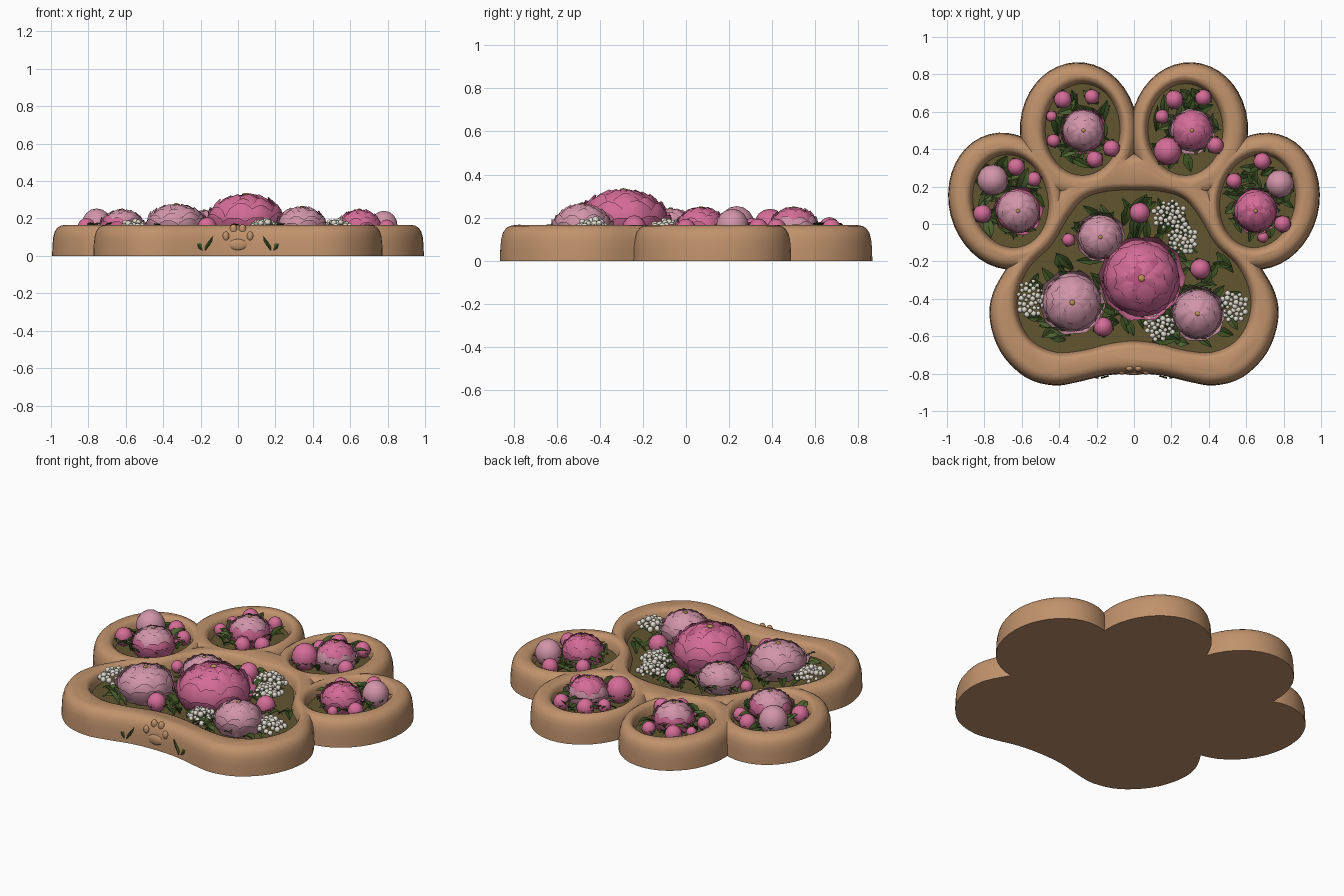
import bpy, bmesh, math, random
from math import sin, cos, pi, radians
from mathutils import Vector, Matrix

random.seed(4)
if "Cube" in bpy.data.objects:
    bpy.data.objects.remove(bpy.data.objects["Cube"])


def material(name, rgb):
    m = bpy.data.materials.new(name)
    m.use_nodes = True
    m.diffuse_color = (*rgb, 1)
    bsdf = m.node_tree.nodes["Principled BSDF"]
    bsdf.inputs["Base Color"].default_value = (*rgb, 1)
    bsdf.inputs["Roughness"].default_value = 0.8
    return m


CLAY = material("tan clay", (0.53, 0.29, 0.15))
SOIL = material("olive soil", (0.12, 0.09, 0.03))
LEAF = material("dark leaf", (0.04, 0.075, 0.015))
MOSS = material("light leaf", (0.075, 0.12, 0.03))
ROSE = material("rose pink", (0.66, 0.15, 0.31))
DEEP = material("deep pink", (0.52, 0.10, 0.23))
PALE = material("pale pink", (0.64, 0.30, 0.40))
CREAM = material("cream", (0.72, 0.69, 0.60))
GOLD = material("gold", (0.50, 0.28, 0.08))


def finish(name, bm, *mats):
    mesh = bpy.data.meshes.new(name)
    bm.to_mesh(mesh)
    bm.free()
    for m in mats:
        mesh.materials.append(m)
    ob = bpy.data.objects.new(name, mesh)
    bpy.context.collection.objects.link(ob)
    return ob


def ball(bm, c, size, mat=0, seg=14, rings=8):
    M = Matrix.Translation(c) @ Matrix.Diagonal((*size, 1))
    new = bmesh.ops.create_uvsphere(bm, u_segments=seg, v_segments=rings, radius=1, matrix=M)
    for f in {f for v in new["verts"] for f in v.link_faces}:
        f.material_index = mat


def grid_faces(bm, rows, mat, closed=False):
    rows = [[bm.verts.new(p) for p in r] for r in rows]
    n = len(rows[0])
    for a, b in zip(rows, rows[1:]):
        for i in range(n if closed else n - 1):
            j = (i + 1) % n
            bm.faces.new((a[i], a[j], b[j], b[i])).material_index = mat
    return rows


# Outlines
def ellipse(x, y, rx, ry, tilt, n=40):
    R = Matrix.Rotation(tilt, 2)
    return [Vector((x, y)) + R @ Vector((rx * cos(t), ry * sin(t)))
            for t in (2 * pi * i / n for i in range(n))]


def mirrored_spline(half, steps=4):
    """Closed smooth outline from the right half, listed from front to back."""
    pts = [Vector(p) for p in half]
    pts += [Vector((-p.x, p.y)) for p in pts[-2:0:-1]]
    out, n = [], len(pts)
    for i in range(n):
        a, b, c, d = (pts[(i + k) % n] for k in (-1, 0, 1, 2))
        for s in range(steps):
            t = s / steps
            out.append(0.5 * (2 * b + (c - a) * t + (2 * a - 5 * b + 4 * c - d) * t * t
                              + (3 * b - a - 3 * c + d) * t ** 3))
    return out


def grow(outline, d):
    n, res = len(outline), []
    for i, p in enumerate(outline):
        t = (outline[(i + 1) % n] - outline[i - 1]).normalized()
        res.append(p + Vector((t.y, -t.x)) * d)
    return res


def loft(name, outline, profile, mat):
    bm = bmesh.new()
    rows = grid_faces(bm, [[(p.x, p.y, z) for p in grow(outline, d)] for d, z in profile], 0, True)
    bm.faces.new(rows[0][::-1])
    bm.faces.new(rows[-1])
    return finish(name, bm, mat)


pad_outer = mirrored_spline([(0, -0.80), (0.15, -0.81), (0.3, -0.845), (0.43, -0.863), (0.58, -0.82),
                             (0.71, -0.69), (0.77, -0.52), (0.755, -0.37), (0.66, -0.2), (0.5, 0.05),
                             (0.3, 0.3), (0, 0.38)])
pad_inner = mirrored_spline([(0, -0.64), (0.13, -0.655), (0.27, -0.69), (0.42, -0.70), (0.55, -0.64),
                             (0.625, -0.52), (0.635, -0.37), (0.57, -0.22), (0.45, -0.1), (0.36, 0.05),
                             (0.27, 0.15), (0.14, 0.19), (0, 0.195)])
outers, inners = [pad_outer], [pad_inner]
for s in (-1, 1):
    outers += [ellipse(s * 0.295, 0.5, 0.315, 0.365, s * -0.05), ellipse(s * 0.68, 0.122, 0.31, 0.37, s * -0.25)]
    inners += [ellipse(s * 0.275, 0.505, 0.215, 0.26, 0), ellipse(s * 0.66, 0.122, 0.215, 0.265, s * -0.2)]

# Tray: joined rounded lobes with hollowed pockets
WALL = [(0, 0), (-0.002, 0.06), (-0.006, 0.10), (-0.014, 0.13), (-0.028, 0.15), (-0.045, 0.161), (-0.065, 0.165)]
POCKET = [(-0.02, 0.075), (-0.01, 0.12), (-0.002, 0.145), (0.008, 0.158), (0.025, 0.1655), (0.03, 0.2)]
lobes = [loft("lobe", o, WALL, CLAY) for o in outers]
cutters = [loft("pocket_cutter", o, POCKET, CLAY) for o in inners]
base = lobes[0]
for ob, op in [(o, 'UNION') for o in lobes[1:]] + [(c, 'DIFFERENCE') for c in cutters]:
    mod = base.modifiers.new(op, 'BOOLEAN')
    mod.operation, mod.object, mod.solver = op, ob, 'EXACT'
deps = bpy.context.evaluated_depsgraph_get()
tray_mesh = bpy.data.meshes.new_from_object(base.evaluated_get(deps))
for ob in lobes + cutters:
    bpy.data.objects.remove(ob)
tray_mesh.materials.clear()
tray_mesh.materials.append(CLAY)
bpy.context.collection.objects.link(bpy.data.objects.new("paw_tray", tray_mesh))
for o in inners:
    loft("soil", o, [(-0.014, 0.07), (-0.014, 0.1)], SOIL)


# Leaves
def leaf(bm, base, tip, width, mat):
    base, tip = Vector(base), Vector(tip)
    side = (tip - base).cross(Vector((0, 0, 1))).normalized() * width
    up = Vector((0, 0, width * 0.5))
    rows = []
    for t, w in ((0, 0.15), (0.25, 0.8), (0.5, 1), (0.75, 0.65), (1, 0.03)):
        c = base.lerp(tip, t) + up * 1.6 * sin(pi * t)
        rows.append([c - side * w + up * w, c, c + side * w + up * w])
    grid_faces(bm, rows, mat)


for k, o in enumerate(inners):
    bm = bmesh.new()
    mid = sum(o, Vector((0, 0))) / len(o)
    for i in range(125 if k == 0 else 42):
        rim = random.choice(o)
        tip = mid + (rim - mid) * (0.93 * math.sqrt(random.uniform(0.15, 1)))
        out = Matrix.Rotation(random.uniform(-1, 1), 2) @ (rim - mid).normalized()
        foot = tip - out * random.uniform(0.08, 0.15)
        leaf(bm, (*foot, 0.105), (*tip, random.uniform(0.11, 0.175)),
             random.uniform(0.018, 0.03), int(random.random() < 0.3))
    finish("foliage", bm, LEAF, MOSS)

# Sprigs on the front wall
bm = bmesh.new()
for s in (-1, 1):
    for foot, tip in ((0.19, 0.25), (0.175, 0.135)):
        rows = []
        for t, w in ((0, 0.1), (0.3, 0.9), (0.6, 0.9), (1, 0.03)):
            x, z = foot + (tip - foot) * t, 0.03 + 0.075 * t
            rows.append([(s * (x + d * w * 0.016), -0.822 - 0.006 * (d == 0) + 0.012 * t, z - d * w * 0.008)
                         for d in (-1, 0, 1)])
        grid_faces(bm, rows, 0)
finish("front_sprigs", bm, LEAF)

# Raised paw badge on the front wall
bm = bmesh.new()
ball(bm, (0, -0.796, 0.06), (0.05, 0.012, 0.03))
for s in (-1, 1):
    ball(bm, (s * 0.065, -0.791, 0.105), (0.018, 0.014, 0.025))
    ball(bm, (s * 0.024, -0.773, 0.142), (0.02, 0.016, 0.027))
finish("paw_badge", bm, CLAY)


# Peonies: rings of cupped petals around a core
def peony(x, y, r, top, outer, inner, core):
    bm = bmesh.new()
    cz = 0.11 + 0.3 * r
    h = (top - cz) / 0.95
    for k, (n, tip, scale, flare) in enumerate(((10, 78, 0.93, 0.16), (9, 58, 0.93, 0.08), (8, 40, 0.91, 0.05),
                                                (7, 24, 0.90, 0.03), (5, 10, 0.88, 0.02))):
        for i in range(n):
            az = 2 * pi * (i + 0.5 * k) / n + random.uniform(-0.12, 0.12)
            end = radians(tip + random.uniform(-6, 6))
            lift = random.uniform(0, 0.03)
            rows = []
            for v, w in ((0, 0.6), (0.3, 0.95), (0.6, 1), (0.85, 0.75), (1, 0.3)):
                th = radians(118) + (end - radians(118)) * v
                row = []
                for u in (-1, -0.5, 0, 0.5, 1):
                    a = az + u * w * pi / n * 1.3
                    q = scale + lift + flare * v * v - 0.03 * abs(u)
                    row.append((x + r * q * sin(th) * cos(a), y + r * q * sin(th) * sin(a), cz + h * q * cos(th)))
                rows.append(row)
            grid_faces(bm, rows, 0 if k < 2 else 1)
    ball(bm, (x, y, cz), (r * 0.87, r * 0.87, h * 0.88), 2, 20, 12)
    ball(bm, (x, y, cz + h * 0.88), (r * 0.09, r * 0.09, h * 0.05), 3, 8, 6)
    finish("peony", bm, outer, inner, core, GOLD)


peony(0.04, -0.29, 0.215, 0.34, ROSE, ROSE, DEEP)
peony(-0.33, -0.42, 0.165, 0.285, PALE, PALE, PALE)
peony(0.34, -0.48, 0.14, 0.27, PALE, PALE, PALE)
peony(-0.18, -0.07, 0.125, 0.25, PALE, PALE, PALE)
peony(-0.62, 0.07, 0.125, 0.255, ROSE, PALE, PALE)
peony(-0.27, 0.50, 0.12, 0.255, ROSE, PALE, PALE)
peony(0.31, 0.50, 0.12, 0.255, PALE, ROSE, ROSE)
peony(0.65, 0.07, 0.12, 0.255, ROSE, ROSE, DEEP)


# Buds with a leafy collar
def bud(x, y, r, mat):
    bm = bmesh.new()
    z = 0.125 + r * 0.5
    ball(bm, (x, y, z), (r, r, r * 1.05))
    for i in range(5):
        a = 2 * pi * i / 5 + x * 9
        d = Vector((cos(a), sin(a), 0)) * r
        c = Vector((x, y, z))
        leaf(bm, c + d * 0.5 - Vector((0, 0, r)), c + d * 1.15 - Vector((0, 0, r * 0.15)), r * 0.35, 1)
    finish("bud", bm, mat, LEAF)


for x, y, r in ((0.03, 0.06, 0.055), (0.355, -0.24, 0.055), (-0.165, -0.55, 0.053), (-0.35, -0.085, 0.035),
                (-0.63, 0.305, 0.047), (-0.535, 0.24, 0.04), (-0.81, 0.055, 0.05), (-0.38, 0.665, 0.048),
                (-0.225, 0.68, 0.04), (-0.44, 0.575, 0.03), (-0.43, 0.445, 0.036), (-0.21, 0.345, 0.045),
                (-0.12, 0.405, 0.045), (0.215, 0.665, 0.05), (0.37, 0.675, 0.045), (0.15, 0.575, 0.038),
                (0.435, 0.42, 0.045), (0.535, 0.23, 0.042), (0.685, 0.335, 0.046), (0.795, 0, 0.045),
                (0.69, -0.07, 0.03)):
    bud(x, y, r, ROSE)
bud(-0.755, 0.235, 0.083, PALE)
bud(0.18, 0.39, 0.075, ROSE)
bud(0.78, 0.215, 0.075, PALE)

# Clusters of tiny cream blossoms
for x, y, rx, ry, n in ((0.19, 0.05, 0.09, 0.075, 34), (0.26, -0.08, 0.08, 0.08, 34), (-0.55, -0.4, 0.075, 0.1, 36),
                        (0.53, -0.44, 0.08, 0.08, 32), (0.14, -0.55, 0.08, 0.075, 32)):
    bm = bmesh.new()
    for i in range(n):
        q, a = math.sqrt((i + 0.5) / n), i * 2.4
        c = (x + rx * q * cos(a), y + ry * q * sin(a), 0.185 - 0.04 * q * q + random.uniform(-0.01, 0.01))
        ball(bm, c, [random.uniform(0.011, 0.018)] * 3, 0, 8, 5)
    finish("cream_blossoms", bm, CREAM)

# Smooth shading
for ob in bpy.context.collection.objects:
    if ob.type == 'MESH':
        ob.select_set(True)
        bpy.context.view_layer.objects.active = ob
bpy.ops.object.shade_smooth_by_angle(angle=radians(40))
